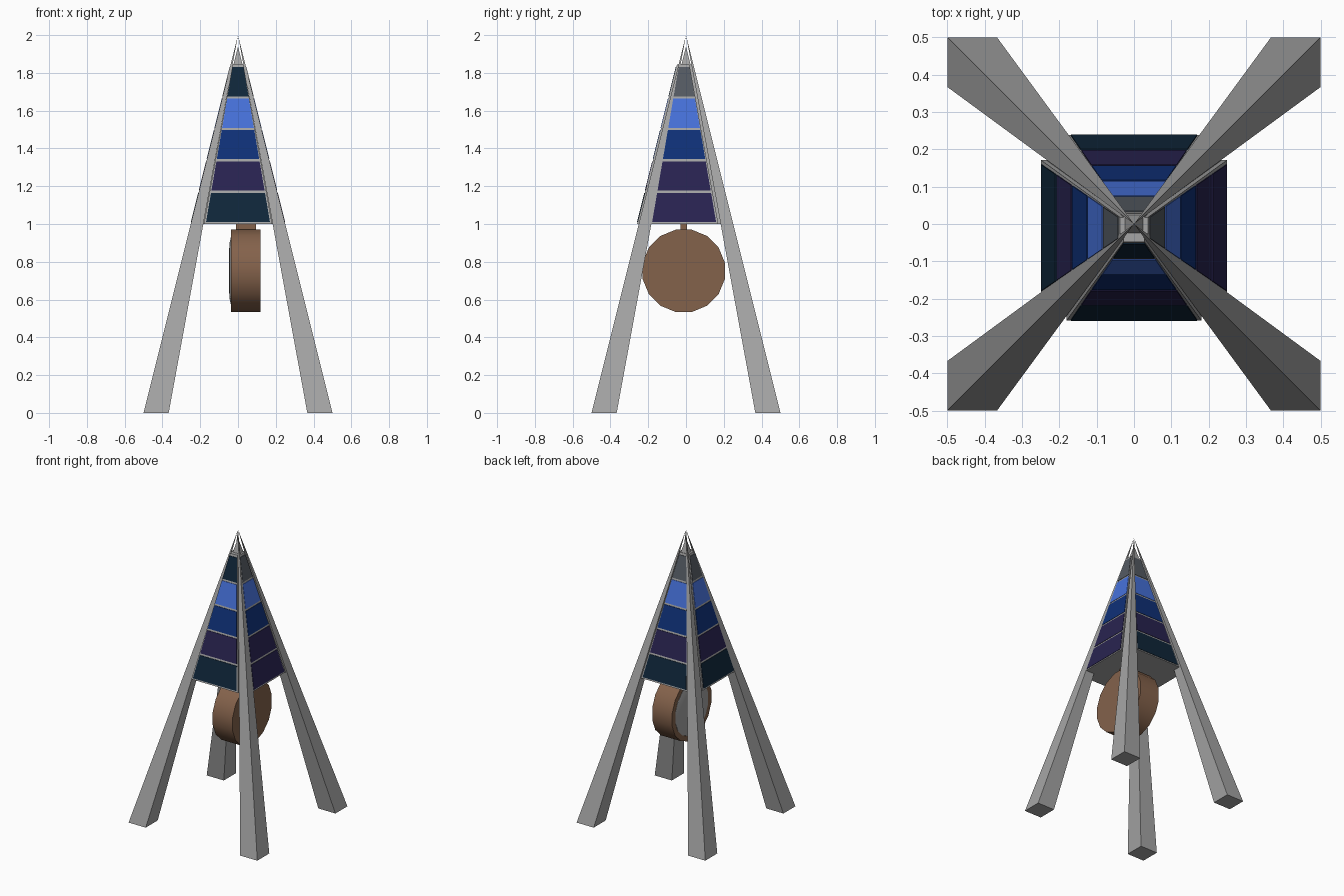
import bpy, bmesh, math
from mathutils import Matrix, Vector

if "Cube" in bpy.data.objects:
    bpy.data.objects.remove(bpy.data.objects["Cube"])


def material(name, rgb):
    m = bpy.data.materials.new(name)
    lin = [((c / 255 + 0.055) / 1.055) ** 2.4 for c in rgb]
    m.diffuse_color = (*lin, 1)
    m.use_nodes = True
    m.node_tree.nodes["Principled BSDF"].inputs["Base Color"].default_value = m.diffuse_color
    return m


GRAY = material("stone gray", (165, 165, 165))
TEAL = material("dark teal", (15, 38, 58))
PURPLE = material("deep purple", (40, 35, 80))
BLUE = material("royal blue", (15, 48, 120))
SKY = material("bright blue", (70, 113, 218))
SLATE = material("slate gray", (84, 90, 98))
BROWN = material("brown", (132, 98, 75))


def finish(name, bm, mats):
    bmesh.ops.recalc_face_normals(bm, faces=bm.faces)
    me = bpy.data.meshes.new(name)
    bm.to_mesh(me)
    bm.free()
    for m in mats:
        me.materials.append(m)
    ob = bpy.data.objects.new(name, me)
    bpy.context.collection.objects.link(ob)
    return ob


def loft(name, rings, mat):
    """Closed solid through rings of points; a one-point ring is a tip."""
    bm = bmesh.new()
    vs = [[bm.verts.new(p) for p in r] for r in rings]
    for a, b in zip(vs, vs[1:]):
        n = len(a)
        for i in range(n):
            j = (i + 1) % n
            bm.faces.new((a[i], a[j], b[0]) if len(b) == 1 else (a[i], a[j], b[j], b[i]))
    bm.faces.new(vs[0])
    if len(vs[-1]) > 2:
        bm.faces.new(vs[-1])
    return finish(name, bm, [mat])


def square(x0, x1, y0, y1, z):
    return [(x0, y0, z), (x1, y0, z), (x1, y1, z), (x0, y1, z)]


# four legs tapering to the common apex
for sx, sy, tag in ((-1, -1, "front_left"), (1, -1, "front_right"),
                    (-1, 1, "back_left"), (1, 1, "back_right")):
    loft(tag + "_leg", [square(0.367 * sx, 0.5 * sx, 0.367 * sy, 0.5 * sy, 0),
                        [(0, 0, 2)]], GRAY)

# closed core of the upper body
loft("body_core", [square(-0.235, 0.235, -0.235, 0.235, 1.0), [(0, 0, 1.94)]], GRAY)


def side_plate(name, turn, z0, z1, slope, out, thick, mat):
    """Sloping trapezoid plate on one side of the tower."""
    rot = Matrix.Rotation(math.radians(turn), 3, 'Z')
    rings = []
    for z in (z0, z1):
        w, d = slope * (2 - z), 0.25 * (2 - z) + out
        rings.append([rot @ Vector(p) + Vector((0, -0.01, 0))
                      for p in square(-w, w, -d, -d + thick, z)])
    loft(name, rings, mat)


# backing slabs and coloured panels, bottom tier first
sides = {
    "front": (0, (TEAL, PURPLE, BLUE, SKY, TEAL)),
    "right": (90, (PURPLE, PURPLE, BLUE, SKY, SLATE)),
    "back": (180, (TEAL, PURPLE, BLUE, SKY, SLATE)),
    "left": (270, (TEAL, PURPLE, BLUE, SKY, SLATE)),
}
for side, (turn, colours) in sides.items():
    side_plate(side + "_slab", turn, 1.0, 1.845, 0.181, -0.001, 0.03, GRAY)
    for i, mat in enumerate(colours):
        z = 1.01 + i * 0.1665
        side_plate(f"{side}_panel_{i + 1}", turn, z, z + 0.154, 0.171, 0.002, 0.008, mat)


def disc(name, profile, mat, n=16):
    """Stack of (x, radius) rings around the x axis."""
    rings = []
    for x, r in profile:
        angles = [math.tau * (k + 0.5) / n for k in range(n)]
        rings.append([(x, -0.012 + r * math.cos(a), 0.752 + r * math.sin(a)) for a in angles])
    return loft(name, rings, mat)


# hanging bell wheel with a pale domed face on the left
wheel = disc("hanging_wheel", [(-0.036, 0.222), (0.118, 0.222)], BROWN)
face = disc("wheel_face", [(-0.03, 0.19), (-0.037, 0.185), (-0.045, 0.15), (-0.048, 0.09)], GRAY)
for ob in (wheel, face):
    bpy.context.view_layer.objects.active = ob
    ob.select_set(True)
bpy.ops.object.shade_smooth_by_angle(angle=math.radians(35))

# hanger between wheel and body
loft("wheel_hanger", [square(-0.01, 0.095, -0.03, 0.005, 0.95),
                      square(-0.01, 0.095, -0.03, 0.005, 1.01)], BROWN)
